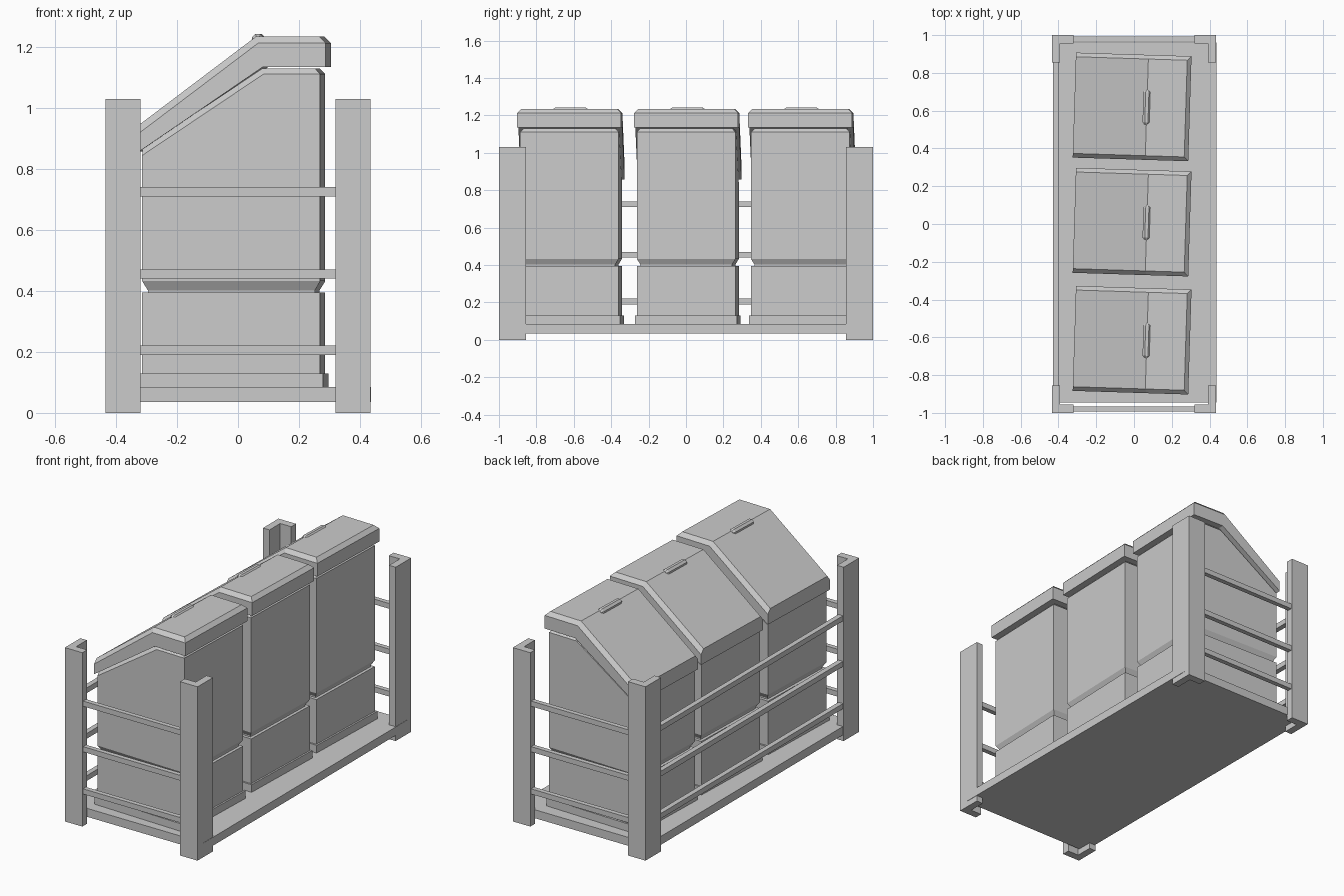
import bpy, bmesh, math

if "Cube" in bpy.data.objects:
    bpy.data.objects.remove(bpy.data.objects["Cube"])


def finish(name, bm):
    bmesh.ops.recalc_face_normals(bm, faces=bm.faces)
    me = bpy.data.meshes.new(name)
    bm.to_mesh(me)
    bm.free()
    ob = bpy.data.objects.new(name, me)
    bpy.context.collection.objects.link(ob)
    return ob


def loft(name, rings):
    """Closed solid through matching rings of points."""
    bm = bmesh.new()
    rs = [[bm.verts.new(p) for p in r] for r in rings]
    n = len(rs[0])
    for a, b in zip(rs, rs[1:]):
        for i in range(n):
            j = (i + 1) % n
            bm.faces.new((a[i], a[j], b[j], b[i]))
    bm.faces.new(rs[0])
    bm.faces.new(rs[-1])
    return finish(name, bm)


def rect(hx, hy, z):
    return [(-hx, -hy, z), (hx, -hy, z), (hx, hy, z), (-hx, hy, z)]


def box(name, x0, x1, y0, y1, z0, z1):
    return loft(name, [[(x0, y0, z), (x1, y0, z), (x1, y1, z), (x0, y1, z)] for z in (z0, z1)])


def hood(name, profile, half, top, bevel):
    """XZ profile extruded along y; rim edges around the 'top' points are chamfered."""
    bm = bmesh.new()
    a = [bm.verts.new((x, -half, z)) for x, z in profile]
    b = [bm.verts.new((x, half, z)) for x, z in profile]
    n = len(profile)
    for i in range(n):
        j = (i + 1) % n
        bm.faces.new((a[i], a[j], b[j], b[i]))
    bm.faces.new(a)
    bm.faces.new(b)
    edges = set()
    for side in (a, b):
        for i, j in zip(top, top[1:]):
            edges.add(bm.edges.get((side[i], side[j])))
    edges.add(bm.edges.get((a[top[0]], b[top[0]])))
    bmesh.ops.recalc_face_normals(bm, faces=bm.faces)
    bmesh.ops.bevel(bm, geom=list(edges), offset=bevel, segments=1,
                    affect='EDGES', profile=0.5)
    return finish(name, bm)


# Base tray
box("base_tray", -0.43, 0.437, -0.945, 0.96, 0.035, 0.085)

# Angle-section corner posts
L = [(0.435, 1.0), (0.32, 1.0), (0.32, 0.955), (0.392, 0.955), (0.392, 0.855), (0.435, 0.855)]
for sx in (-1, 1):
    for sy in (-1, 1):
        loft("corner_post", [[(sx * x, sy * y, z) for x, y in L] for z in (0, 1.03)])

# Guard rails on both ends and along the closed long side
for z in (0.19, 0.44, 0.71):
    for sy in (-1, 1):
        y0, y1 = sorted((sy * 0.965, sy * 0.993))
        box("end_rail", -0.33, 0.33, y0, y1, z, z + 0.031)
    box("side_rail", -0.43, -0.40, -0.87, 0.87, z, z + 0.031)

# One bin, modelled around its own centre
HX, HY = 0.292, 0.263
parts = [
    loft("bin_foot", [rect(0.302, 0.273, 0.085), rect(0.302, 0.273, 0.13)]),
    loft("bin_lower_body", [rect(HX, HY, 0.13), rect(HX, HY, 0.395)]),
    loft("bin_waist", [rect(HX - 0.018, HY - 0.018, 0.39), rect(HX - 0.018, HY - 0.018, 0.402),
                       rect(HX, HY, 0.432)]),
    hood("bin_upper_body", [(HX, 0.432), (HX, 1.13), (0.102, 1.13), (-HX, 0.866), (-HX, 0.432)],
         HY, [1, 2, 3], 0.018),
    hood("bin_lid", [(0.31, 1.135), (0.31, 1.235), (0.082, 1.235), (-0.302, 0.945),
                     (-0.302, 0.857), (0.105, 1.135)], 0.278, [1, 2, 3], 0.022),
]
# Handle: eight-sided bar with tapered ends on the lid ridge
handle_rings = []
for y, r in ((-0.093, 0.013), (-0.08, 0.022), (0.08, 0.022), (0.093, 0.013)):
    handle_rings.append([(0.082 + r * math.cos(math.tau * (k + 0.5) / 8), y,
                          1.222 + r * math.sin(math.tau * (k + 0.5) / 8)) for k in range(8)])
parts.append(loft("lid_handle", handle_rings))

# Three bins in a row, each turned slightly
for n, y in enumerate((-0.615, 0.01, 0.62)):
    for p in parts:
        ob = p
        if n:
            ob = p.copy()
            bpy.context.collection.objects.link(ob)
        ob.location = (-0.014, y, 0)
        ob.rotation_euler.z = math.radians(-1.8)
